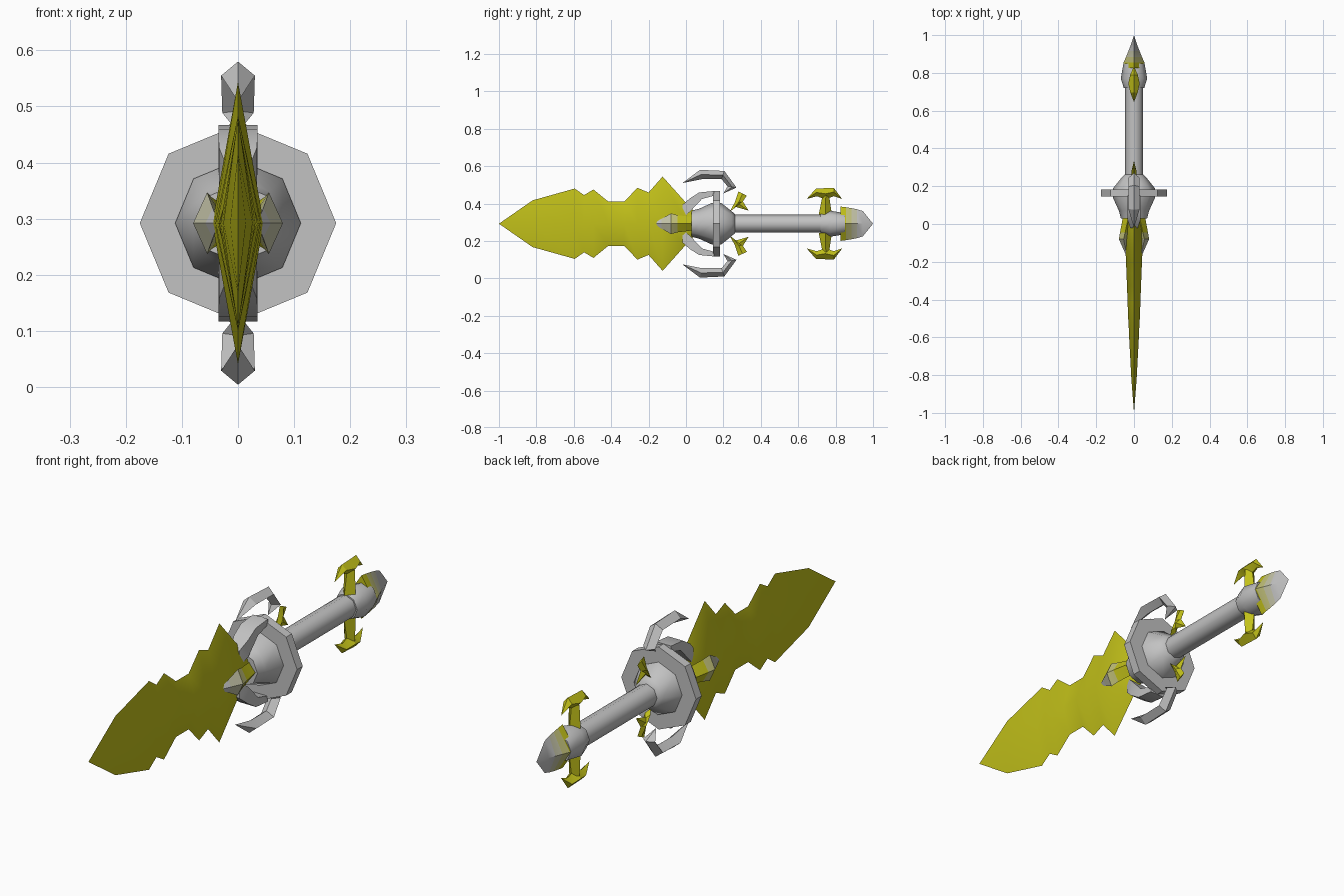
import bpy, bmesh, math

AXIS_Z = 0.292

if "Cube" in bpy.data.objects:
    bpy.data.objects.remove(bpy.data.objects["Cube"], do_unlink=True)


def material(name, color):
    m = bpy.data.materials.new(name)
    m.use_nodes = True
    m.diffuse_color = (*color, 1)
    m.node_tree.nodes["Principled BSDF"].inputs["Base Color"].default_value = (*color, 1)
    return m


STEEL, GOLD = (0.54, 0.54, 0.54), (0.54, 0.53, 0.01)


def blend(t):
    return tuple(a + (b - a) * t for a, b in zip(STEEL, GOLD))


steel = material("steel", STEEL)
pale = material("pale gold", blend(0.3))
warm = material("warm gold", blend(0.65))
gold = material("gold", GOLD)


def loft(name, rings, mats, angle=30):
    """Skin closed rings of points; one material per segment (last one repeats)."""
    bm = bmesh.new()
    loops = [[bm.verts.new((x, y, z + AXIS_Z)) for x, y, z in r] for r in rings]
    used = list(dict.fromkeys(mats))
    n = len(loops[0])
    for k, (a, b) in enumerate(zip(loops, loops[1:])):
        for i in range(n):
            j = (i + 1) % n
            f = bm.faces.new((a[i], a[j], b[j], b[i]))
            f.material_index = used.index(mats[min(k, len(mats) - 1)])
    bm.faces.new(loops[0]).material_index = used.index(mats[0])
    bm.faces.new(loops[-1]).material_index = used.index(mats[-1])
    bmesh.ops.remove_doubles(bm, verts=bm.verts, dist=0.0005)
    bmesh.ops.recalc_face_normals(bm, faces=bm.faces)
    mesh = bpy.data.meshes.new(name)
    bm.to_mesh(mesh)
    bm.free()
    for m in used:
        mesh.materials.append(m)
    obj = bpy.data.objects.new(name, mesh)
    bpy.context.collection.objects.link(obj)
    bpy.ops.object.select_all(action='DESELECT')
    obj.select_set(True)
    bpy.context.view_layer.objects.active = obj
    bpy.ops.object.shade_smooth_by_angle(angle=math.radians(angle))
    return obj


def turned(name, profile, mats, angle=30, sides=8):
    """Revolve (y, radius) pairs around the long axis."""
    steps = [i * math.tau / sides for i in range(sides)]
    return loft(name, [[(r * math.cos(t), y, r * math.sin(t)) for t in steps]
                       for y, r in profile], mats, angle)


def bladed(name, sections, mats, side=1, boxy=False, angle=30):
    """Skin (outer, inner, half width) sections with a diamond or box cut."""
    rings = []
    for (oy, oz), (iy, iz), w in sections:
        my, mz = (oy + iy) / 2, (oz + iz) / 2
        if boxy:
            ring = [(-w, oy, oz), (w, oy, oz), (w, iy, iz), (-w, iy, iz)]
        else:
            ring = [(0, oy, oz), (w, my, mz), (0, iy, iz), (-w, my, mz)]
        rings.append([(x, y, z * side) for x, y, z in ring])
    return loft(name, rings, mats, angle)


def tip(y, z):
    return ((y, z), (y, z), 0)


# Jagged blade: position along the axis, half height, half thickness
outline = [(-1, 0, 0), (-.82, .125, .014), (-.595, .188, .026), (-.545, .153, .028),
           (-.495, .183, .031), (-.415, .118, .034), (-.33, .118, .037),
           (-.26, .192, .04), (-.2, .167, .042), (-.125, .252, .046),
           (0, .112, .046), (.05, .06, .04)]
bladed("blade", [((y, h), (y, -h), w) for y, h, w in outline], [gold])

# Guard hub, octagonal disc and grip
turned("guard_hub", [(.03, .07), (.07, .08), (.14, .112), (.19, .11),
                     (.245, .066), (.262, .05)], [steel], 50)
turned("guard_disc", [(.145, .175), (.183, .175)], [steel])
turned("grip", [(.25, .048), (.73, .048)], [steel], 50)
turned("pommel_collar", [(.72, .054), (.77, .07), (.85, .056)], [steel], 50)

# Pommel point fading from gold to steel
bladed("pommel_point", [((y, h), (y, -h), w) for y, h, w in
       [(.825, .092, .06), (.855, .088, .055), (.885, .083, .042),
        (.915, .077, .03), (.945, .068, .018), (1, 0, 0)]],
       [gold, warm, pale, steel])

# Cheek spikes on both faces of the blade: y, inner x, outer x, half height
spike = [(-.18, .035, .035, 0), (-.13, .032, .058, .027), (-.08, .03, .08, .055),
         (-.045, .02, .074, .046), (.04, 0, .058, .035)]
for side, label in ((1, "left"), (-1, "right")):
    rings = [[(side * b, y, 0), (side * (a + b) / 2, y, h),
              (side * a, y, 0), (side * (a + b) / 2, y, -h)] for y, a, b, h in spike]
    loft(label + "_cheek_spike", rings, [steel, pale, warm, gold])

# Parts repeated above and below the axis
for side, label in ((1, "upper"), (-1, "lower")):
    bladed(label + "_outer_claw",
           [tip(-.02, .217), ((.075, .288), (.085, .238), .03),
            ((.205, .282), (.19, .238), .03),
            ((.27, .193), (.222, .2), .028), tip(.2, .162)], [steel], side)
    bladed(label + "_inner_claw",
           [((-.02, .1), (-.02, .03), .02), ((.02, .135), (.022, .065), .034),
            ((.07, .167), (.085, .132), .035), ((.15, .175), (.15, .15), .035)],
           [steel], side, boxy=True)
    bladed(label + "_thorn",
           [((.28, .172), (.325, .15), .003), ((.262, .117), (.303, .117), .013),
            ((.235, .065), (.275, .095), .013)], [gold], side)
    bladed(label + "_thorn_spur",
           [((.303, .12), (.265, .09), .012), tip(.335, .07)], [gold], side)
    bladed(label + "_prong_bar",
           [tip(.645, .132), ((.695, .188), (.7, .147), .02),
            ((.745, .19), (.745, .13), .03), ((.79, .192), (.79, .147), .02),
            tip(.835, .132)], [gold], side)
    bladed(label + "_prong_stem",
           [((.73, .15), (.765, .15), .025), ((.71, .05), (.78, .05), .028)],
           [gold], side)
